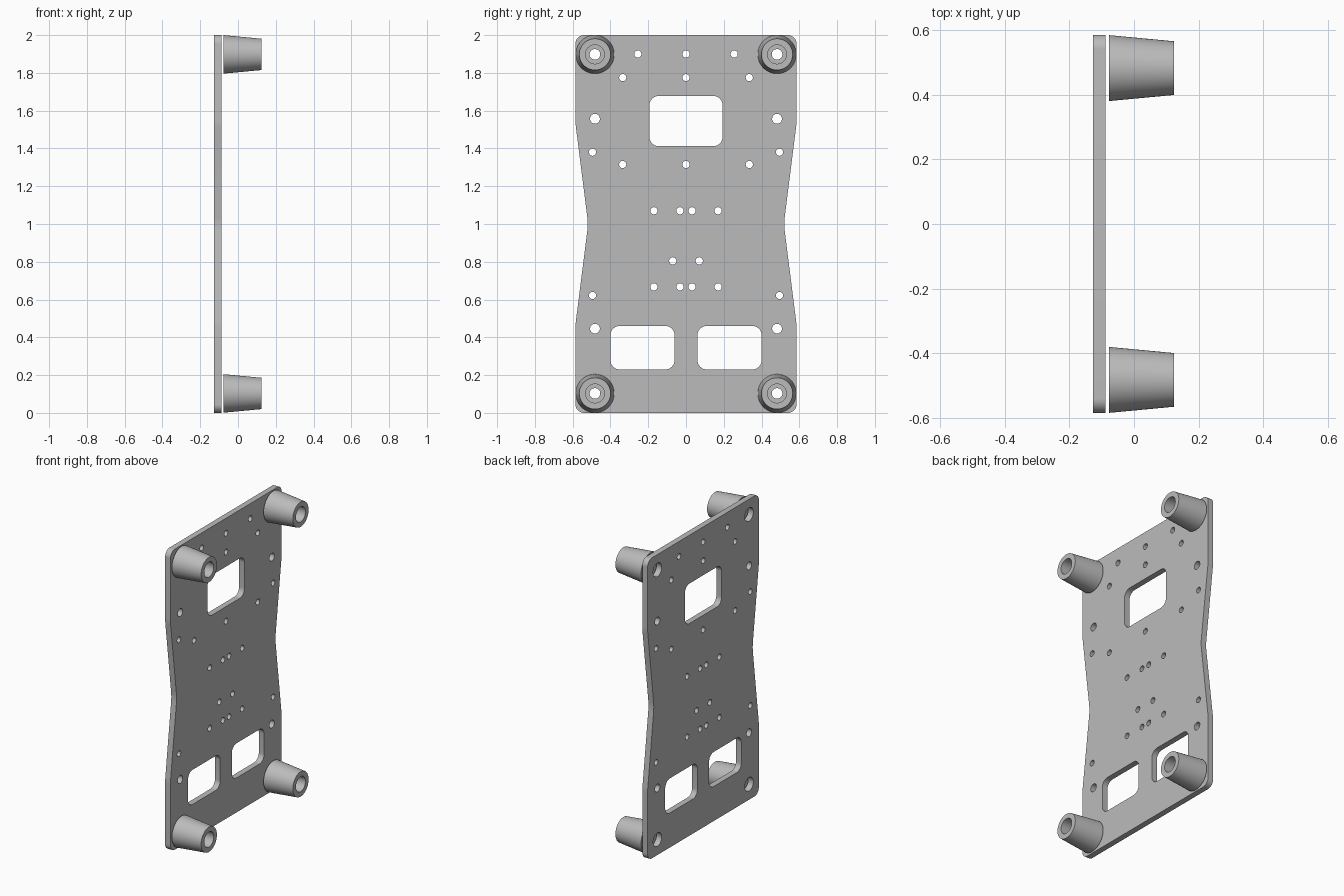
import bpy, bmesh, math
from mathutils import Vector, Matrix

cube = bpy.data.objects.get("Cube")
if cube:
    bpy.data.objects.remove(cube, do_unlink=True)

# One plain grey for everything
grey = bpy.data.materials.new("light_grey")
grey.use_nodes = True
COLOUR = (0.5, 0.5, 0.5, 1)
grey.diffuse_color = COLOUR
grey.node_tree.nodes["Principled BSDF"].inputs["Base Color"].default_value = COLOUR

PLATE_X, PLATE_T = -0.1075, 0.039
FOOT_Y, FOOT_LOW, FOOT_HIGH = 0.482, 0.103, 1.898


def rounded(corners, steps=8):
    """Fillet a polygon given as (y, z, radius) corners."""
    points = []
    for i, (y, z, r) in enumerate(corners):
        p = Vector((y, z))
        a = (Vector(corners[i - 1][:2]) - p).normalized()
        b = (Vector(corners[(i + 1) % len(corners)][:2]) - p).normalized()
        half = a.angle(b) / 2
        centre = p + (a + b).normalized() * r / math.sin(half)
        start = p + a * r / math.tan(half) - centre
        end = p + b * r / math.tan(half) - centre
        for k in range(steps + 1):
            d = start.lerp(end, k / steps).normalized() * r
            points.append(centre + d)
    return points


def circle(y, z, r, n=32):
    return [Vector((y + r * math.cos(2 * math.pi * k / n),
                    z + r * math.sin(2 * math.pi * k / n))) for k in range(n)]


def window(y0, y1, z0, z1, r=0.048):
    return rounded([(y0, z0, r), (y1, z0, r), (y1, z1, r), (y0, z1, r)])


def smooth(obj):
    bpy.ops.object.select_all(action="DESELECT")
    obj.select_set(True)
    bpy.context.view_layer.objects.active = obj
    bpy.ops.object.shade_smooth_by_angle(angle=math.radians(30))


# Plate outline: waisted, with rounded corners
W, C, S = 0.585, 0.045, 0.3
right_side = [(W, 0, C), (W, 0.47, S), (0.518, 1, S), (W, 1.53, S), (W, 2, C)]
loops = [rounded(right_side + [(-y, z, r) for y, z, r in reversed(right_side)])]

# Windows
loops += [window(-0.193, 0.193, 1.412, 1.678),
          window(0.061, 0.4, 0.23, 0.46), window(-0.4, -0.061, 0.23, 0.46)]

# Drilled holes, mirrored left and right
SMALL, MEDIUM, LARGE = 0.019, 0.026, 0.045
pairs = [(0.255, 1.9, SMALL), (0.335, 1.775, SMALL), (0.335, 1.315, SMALL),
         (0.17, 1.07, SMALL), (0.032, 1.07, SMALL), (0.07, 0.805, SMALL),
         (0.17, 0.667, SMALL), (0.032, 0.667, SMALL),
         (0.495, 1.38, SMALL), (0.495, 0.622, SMALL),
         (0.482, 1.557, MEDIUM), (0.482, 0.446, MEDIUM),
         (FOOT_Y, FOOT_LOW, LARGE), (FOOT_Y, FOOT_HIGH, LARGE)]
for y, z, r in pairs:
    loops += [circle(y, z, r), circle(-y, z, r)]
loops += [circle(0, z, SMALL) for z in (1.9, 1.775, 1.315)]

curve = bpy.data.curves.new("plate_outline", "CURVE")
curve.dimensions = "2D"
curve.fill_mode = "BOTH"
curve.extrude = PLATE_T / 2
for loop in loops:
    spline = curve.splines.new("POLY")
    spline.points.add(len(loop) - 1)
    for point, p in zip(spline.points, loop):
        point.co = (p.x, p.y, 0, 1)
    spline.use_cyclic_u = True
outline = bpy.data.objects.new("plate_outline", curve)
bpy.context.collection.objects.link(outline)
bpy.context.view_layer.update()
evaluated = outline.evaluated_get(bpy.context.evaluated_depsgraph_get())
mesh = bpy.data.meshes.new_from_object(evaluated)
bpy.data.objects.remove(outline, do_unlink=True)

# Stand the plate upright: drawing plane becomes y-z, thickness runs along x
upright = Matrix.Rotation(math.pi / 2, 4, "Z") @ Matrix.Rotation(math.pi / 2, 4, "X")
mesh.transform(Matrix.Translation((PLATE_X, 0, 0)) @ upright)
bm = bmesh.new()
bm.from_mesh(mesh)
bmesh.ops.remove_doubles(bm, verts=bm.verts, dist=1e-5)
bmesh.ops.recalc_face_normals(bm, faces=bm.faces)
bm.to_mesh(mesh)
bm.free()
mesh.name = "mounting_plate"
mesh.materials.clear()
mesh.materials.append(grey)
plate = bpy.data.objects.new("mounting_plate", mesh)
bpy.context.collection.objects.link(plate)
smooth(plate)

# Tapered foot with a counterbored hole, turned around the x axis
profile = [(-0.078, 0.028), (-0.078, 0.102), (0.124, 0.083),
           (0.124, 0.05), (-0.03, 0.05), (-0.03, 0.028)]
bm = bmesh.new()
verts = [bm.verts.new((x, 0, r)) for x, r in profile]
edges = [bm.edges.new((verts[i - 1], verts[i])) for i in range(len(verts))]
bmesh.ops.spin(bm, geom=verts + edges, axis=(1, 0, 0), cent=(0, 0, 0),
               angle=2 * math.pi, steps=64, use_merge=True)
bmesh.ops.remove_doubles(bm, verts=bm.verts, dist=1e-5)
bmesh.ops.recalc_face_normals(bm, faces=bm.faces)
foot_mesh = bpy.data.meshes.new("foot")
bm.to_mesh(foot_mesh)
bm.free()
foot_mesh.materials.append(grey)

for side, y in (("front", -FOOT_Y), ("back", FOOT_Y)):
    for level, z in (("lower", FOOT_LOW), ("upper", FOOT_HIGH)):
        foot = bpy.data.objects.new(f"{level}_{side}_foot", foot_mesh)
        foot.location = (0, y, z)
        bpy.context.collection.objects.link(foot)
        smooth(foot)
